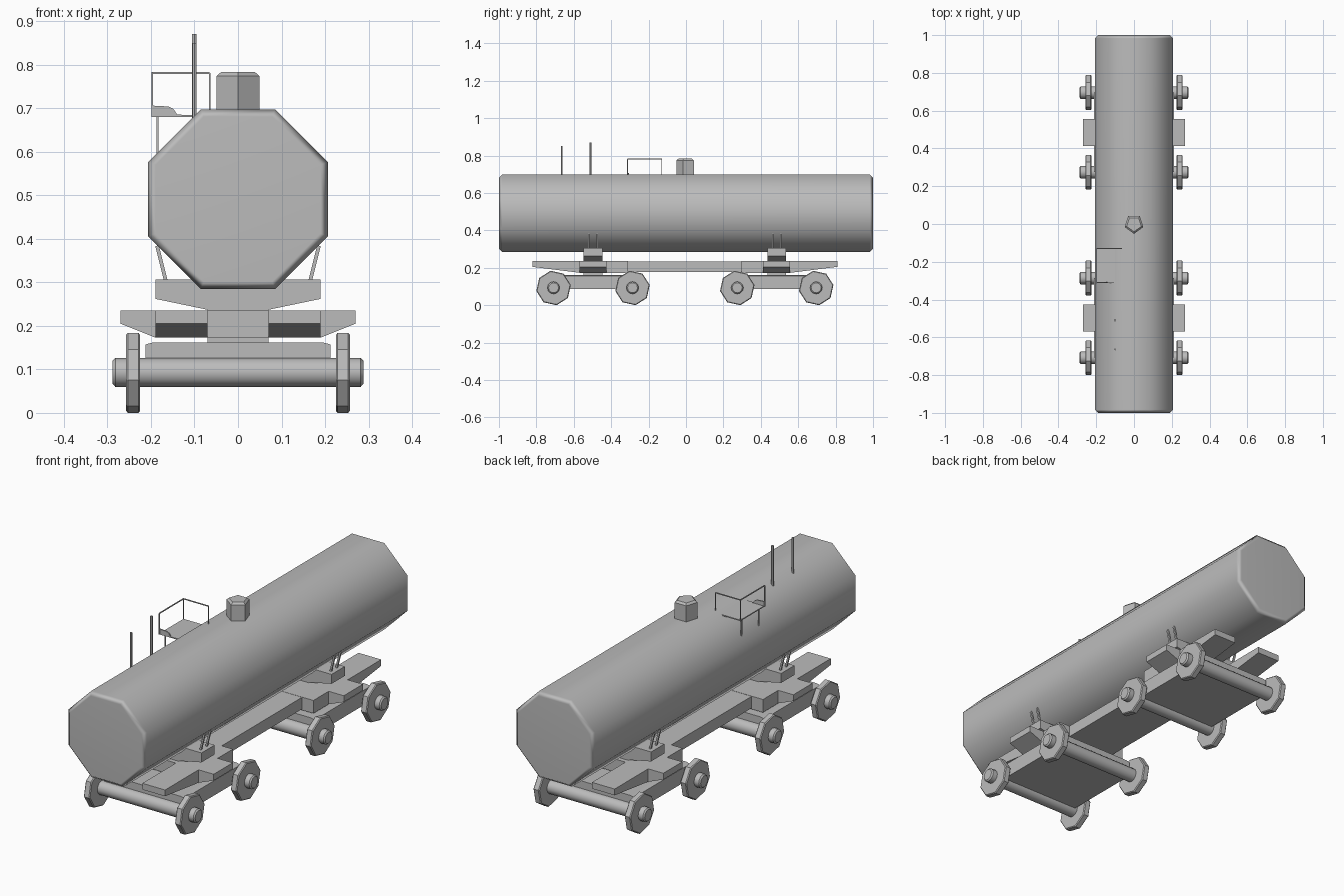
import bpy
from math import cos, sin, pi, radians
from mathutils import Vector

if "Cube" in bpy.data.objects:
    bpy.data.objects.remove(bpy.data.objects["Cube"])

GREY = (0.5, 0.5, 0.5, 1)
grey = bpy.data.materials.new("plain grey")
grey.use_nodes = True
grey.diffuse_color = GREY
grey.node_tree.nodes["Principled BSDF"].inputs["Base Color"].default_value = GREY

# Axis orders that place a profile (u, v) and its depth w in space
PLACE = {
    "x": lambda u, v, w: (w, u, v),
    "y": lambda u, v, w: (u, w, v),
    "z": lambda u, v, w: (u, v, w),
}


def prism(name, profile, axis, start, end, bevel=0, smooth=0):
    """Extrude a closed profile along an axis."""
    n = len(profile)
    verts = [PLACE[axis](u, v, w) for w in (start, end) for u, v in profile]
    faces = [range(n), range(n, 2 * n)]
    faces += [(i, (i + 1) % n, (i + 1) % n + n, i + n) for i in range(n)]
    mesh = bpy.data.meshes.new(name)
    mesh.from_pydata(verts, [], [tuple(f) for f in faces])
    obj = bpy.data.objects.new(name, mesh)
    bpy.context.collection.objects.link(obj)
    mesh.materials.append(grey)
    bpy.ops.object.select_all(action="DESELECT")
    obj.select_set(True)
    bpy.context.view_layer.objects.active = obj
    bpy.ops.object.mode_set(mode="EDIT")
    bpy.ops.mesh.select_all(action="SELECT")
    bpy.ops.mesh.normals_make_consistent(inside=False)
    bpy.ops.object.mode_set(mode="OBJECT")
    if bevel:
        mod = obj.modifiers.new("edge", "BEVEL")
        mod.width, mod.segments = bevel, 1
        mod.limit_method, mod.angle_limit = "ANGLE", radians(75)
        bpy.ops.object.modifier_apply(modifier="edge")
    if smooth:
        bpy.ops.object.shade_smooth_by_angle(angle=radians(smooth))
    return obj


def ring(radius, sides, turn=0.0, centre=(0, 0)):
    return [(centre[0] + radius * cos(turn + 2 * pi * i / sides),
             centre[1] + radius * sin(turn + 2 * pi * i / sides)) for i in range(sides)]


def box(name, x, y, z):
    return prism(name, [(x[0], y[0]), (x[1], y[0]), (x[1], y[1]), (x[0], y[1])], "z", *z)


def rod(name, a, b, radius, sides=4):
    a, b = Vector(a), Vector(b)
    obj = prism(name, ring(radius, sides, pi / sides), "z", 0, (b - a).length)
    obj.rotation_euler = (b - a).to_track_quat("Z", "Y").to_euler()
    obj.location = a
    return obj


# Tank with chamfered ends
tank = prism("tank", ring(0.2235, 8, pi / 8, (0, 0.491)), "y", -1, 1, 0.017, 50)
tank.modifiers.new("flat ends", "WEIGHTED_NORMAL")

# Hatch dome and top poles
prism("hatch_dome", ring(0.052, 5, -pi / 2), "z", 0.68, 0.783, 0.009)
rod("front_pole", (-0.1, -0.664, 0.67), (-0.1, -0.664, 0.85), 0.005, 6)
rod("rear_pole", (-0.1, -0.51, 0.67), (-0.1, -0.51, 0.87), 0.006, 6)

# Service platform with handrail
front, back, outer, inner = -0.312, -0.13, -0.197, -0.065
box("platform_floor", (outer, -0.1), (front, back), (0.68, 0.685))
prism("platform_panel", [(outer, 0.682), (outer, 0.706), (-0.16, 0.704), (-0.148, 0.698),
                         (-0.14, 0.686), (-0.1, 0.682)], "y", front, front + 0.006)
top = 0.781
rod("side_handrail", (outer, front, top), (outer, back, top), 0.003)
rod("end_handrail", (outer, back, top), (inner, back, top), 0.003)
for x, y in ((outer, front), (outer, back), (inner, back)):
    rod("handrail_post", (x, y, 0.68), (x, y, top), 0.003)
for y in (-0.285, -0.155):
    rod("platform_leg", (-0.185, y, 0.58), (-0.185, y, 0.682), 0.004)

# Centre beam joining the two trucks
TOP, LOW, EDGE = 0.235, 0.173, 0.205
box("centre_beam", (-0.13, 0.13), (-0.33, 0.32), (0.178, TOP - 0.001))

for centre, out in ((-0.497, -1), (0.485, 1)):
    # Underframe plate, side wings tapering outwards, two end prongs
    inside, wing = centre - out * 0.187, centre + out * 0.07
    box("underframe_plate", (-0.19, 0.19), sorted((inside, wing)), (LOW, TOP))
    prism("side_wings", [(-0.27, TOP), (-0.27, EDGE), (-0.19, LOW), (0.19, LOW),
                         (0.27, EDGE), (0.27, TOP)], "y", centre - 0.072, centre + 0.072)
    for x in (-0.19, 0.07):
        tip = centre + out * 0.325
        prism("end_prong", [(wing, LOW), (wing, TOP), (tip, TOP), (tip, EDGE)],
              "x", x, x + 0.12)

    # Saddle on a central pedestal
    prism("tank_saddle", [(-0.07, 0.15), (0.07, 0.15), (0.07, 0.237), (0.19, 0.262),
                          (0.19, 0.307), (-0.19, 0.307), (-0.19, 0.262), (-0.07, 0.237)],
          "y", centre - 0.05, centre + 0.05)
    for side in (-1, 1):
        for y in (centre - 0.022, centre + 0.022):
            rod("saddle_strut", (side * 0.165, y, 0.3), (side * 0.186, y, 0.384), 0.006)

    # Truck bed, axles and wheels
    prism("truck_bed", [(-0.213, 0.086), (0.213, 0.086), (0.213, 0.157), (0.195, 0.162),
                        (-0.195, 0.162), (-0.213, 0.157)], "y", centre - 0.211, centre + 0.211)
    for y in (centre - 0.211, centre + 0.211):
        prism("axle", ring(0.033, 12, 0, (y, 0.093)), "x", -0.288, 0.288, 0.006, 40)
        for x in (-0.257, 0.225):
            prism("wheel", ring(0.0935, 8, radians(10), (y, 0.092)), "x", x, x + 0.032, 0.004)
